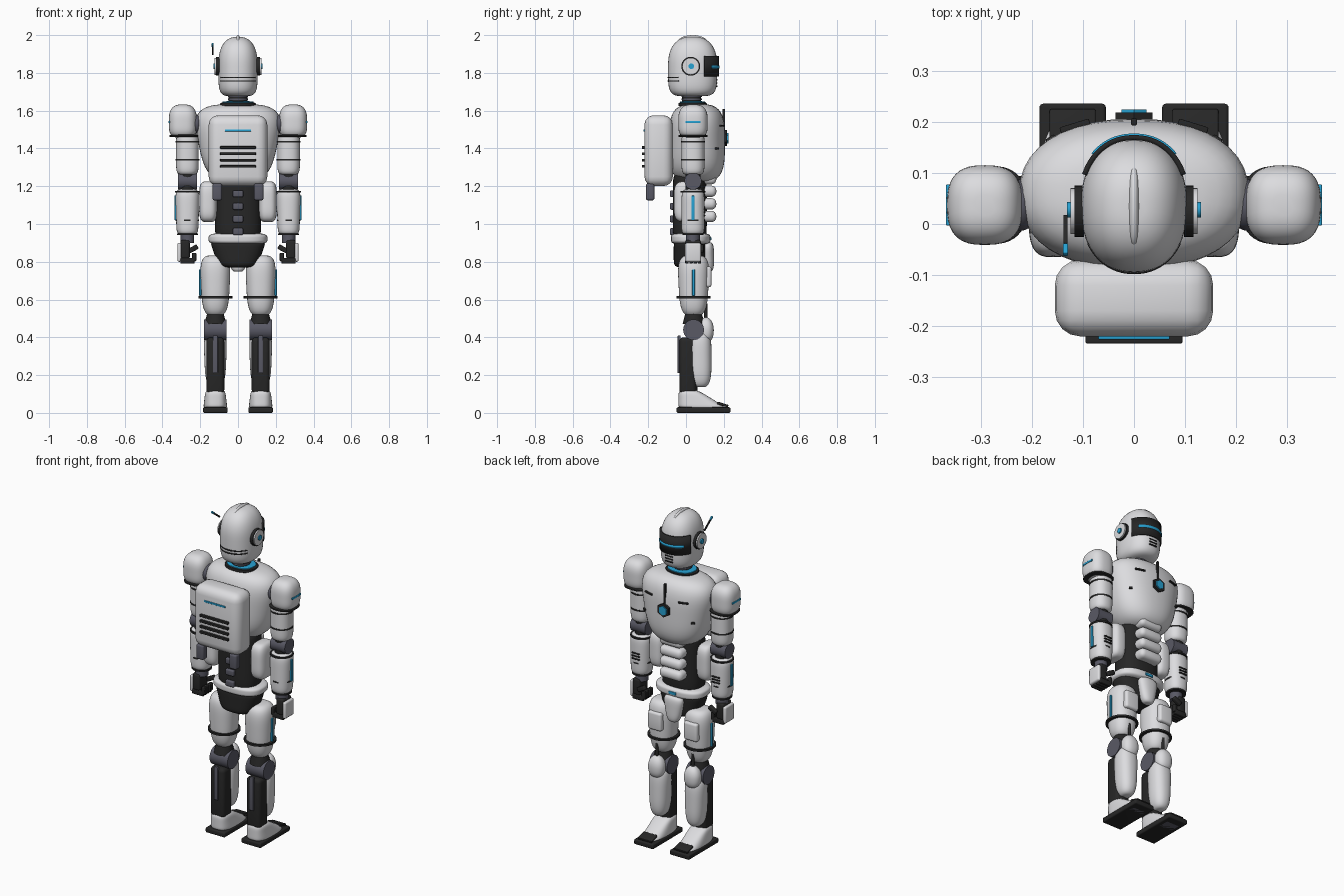
import bpy, bmesh, math

if "Cube" in bpy.data.objects:
    bpy.data.objects.remove(bpy.data.objects["Cube"])


def material(name, red, green, blue):
    colour = (red, green, blue, 1)
    mat = bpy.data.materials.new(name)
    mat.use_nodes = True
    mat.diffuse_color = colour
    mat.node_tree.nodes["Principled BSDF"].inputs["Base Color"].default_value = colour
    return mat


WHITE = material("shell_white", .72, .72, .74)
BLACK = material("matte_black", .02, .02, .02)
GREY = material("joint_grey", .1, .1, .13)
BLUE = material("light_blue", .02, .36, .65)


def finish(name, bm, mat, loc=(0, 0, 0)):
    bmesh.ops.recalc_face_normals(bm, faces=bm.faces)
    mesh = bpy.data.meshes.new(name)
    bm.to_mesh(mesh)
    bm.free()
    mesh.materials.append(mat)
    ob = bpy.data.objects.new(name, mesh)
    ob.location = loc
    bpy.context.collection.objects.link(ob)
    bpy.ops.object.select_all(action="DESELECT")
    ob.select_set(True)
    bpy.context.view_layer.objects.active = ob
    bpy.ops.object.shade_smooth_by_angle(angle=math.radians(40))
    return ob


def box(name, mat, loc, size, bevel=None, tilt=0, turn=0, roll=0):
    """Block with rounded edges."""
    bm = bmesh.new()
    bmesh.ops.create_cube(bm, size=1)
    bmesh.ops.scale(bm, vec=size, verts=bm.verts)
    offset = bevel or min(size) / 4
    bmesh.ops.bevel(bm, geom=bm.edges[:], offset=offset, segments=4, profile=.5, affect="EDGES")
    ob = finish(name, bm, mat, loc)
    ob.rotation_euler = (tilt, roll, turn)
    return ob


def disc(name, mat, loc, radius, depth, axis="Z", sides=32, top_radius=None):
    """Cylinder or cone along the named axis."""
    bm = bmesh.new()
    bmesh.ops.create_cone(bm, cap_ends=True, segments=sides, radius1=radius,
                          radius2=top_radius or radius, depth=depth)
    ob = finish(name, bm, mat, loc)
    quarter = math.pi / 2
    ob.rotation_euler = (quarter * (axis == "Y"), quarter * (axis == "X"), 0)
    return ob


def outline(angle, power):
    """Point on a unit superellipse."""
    c, s = math.cos(angle), math.sin(angle)
    return [math.copysign(abs(v) ** (2 / power), v) for v in (c, s)]


def pod(name, mat, loc, radii, power=2.3, base=4, top=4, taper_x=0, taper_y=0, lean=0):
    """Rounded shell; base and top set how flat its ends are."""
    bm = bmesh.new()
    rx, ry, rz = radii
    sides, rows = 40, 24
    rings = []
    for j in range(1, rows):
        t = -math.cos(math.pi * j / rows)
        flat = base if t < 0 else top
        width = (1 - abs(t) ** flat) ** (1 / flat)
        ring = []
        for i in range(sides):
            u, v = outline(math.tau * i / sides, power)
            ring.append(bm.verts.new((u * rx * width * (1 + taper_x * t),
                                      v * ry * width * (1 + taper_y * t) + lean * t, rz * t)))
        rings.append(ring)
    for low, high in zip(rings, rings[1:]):
        for i in range(sides):
            bm.faces.new((low[i - 1], low[i], high[i], high[i - 1]))
    bm.faces.new(rings[0])
    bm.faces.new(rings[-1])
    return finish(name, bm, mat, loc)


def band(name, mat, loc, rx, ry, height, start=0, end=360, power=2.2):
    """Thin strip wrapped round an upright oval."""
    bm = bmesh.new()
    steps = 40
    pairs = []
    for i in range(steps + 1):
        u, v = outline(math.radians(start + (end - start) * i / steps), power)
        pairs.append([bm.verts.new((u * rx, v * ry, z)) for z in (-height / 2, height / 2)])
    for (a, b), (c, d) in zip(pairs, pairs[1:]):
        bm.faces.new((a, c, d, b))
    solid = finish(name, bm, mat, loc).modifiers.new("thickness", "SOLIDIFY")
    solid.thickness, solid.offset = .01, 0


# Shared centre lines
HEAD_Y = .035
ARM_Y = .037
LEG_Y = .04

# Head
pod("head", WHITE, (0, HEAD_Y, 1.833), (.104, .13, .158), base=5, top=2.5)
band("visor", BLACK, (0, HEAD_Y, 1.835), .106, .134, height=.11, start=25, end=155)
band("visor_light", BLUE, (0, HEAD_Y, 1.832), .109, .137, height=.015, start=45, end=135)
for z in (1.775, 1.757):
    band("head_seam", BLACK, (0, HEAD_Y, z), .101, .128, height=.006, start=212, end=328)
pod("head_crest", WHITE, (0, HEAD_Y, 1.96), (.014, .08, .04), base=2, top=2)
for i in range(3):
    box("mouth_slot", BLACK, (0, .157, 1.73 + i / 60), size=(.05, .02, .007))

# Neck and collar
disc("neck", BLACK, (0, .03, 1.65), radius=.05, depth=.08)
for z in (1.66, 1.675):
    disc("neck_ring", GREY, (0, .03, z), radius=.054, depth=.007)
pod("collar", BLACK, (0, HEAD_Y, 1.633), (.094, .075, .01), base=8, top=8)
pod("collar_light", BLUE, (0, HEAD_Y, 1.64), (.082, .067, .01), base=8, top=8)

# Torso
pod("torso", WHITE, (0, .058, 1.428), (.21, .148, .207), base=3.5, top=3.5, taper_x=.2)
box("chest_rod", BLACK, (0, .2, 1.55), size=(.012, .014, .12))
disc("chest_badge", BLACK, (0, .206, 1.455), radius=.042, depth=.024, axis="Y", sides=6)
disc("chest_light", BLUE, (0, .215, 1.455), radius=.028, depth=.018, axis="Y", sides=6)

# Backpack
box("backpack", WHITE, (0, -.145, 1.388), size=(.31, .15, .375), bevel=.05)
box("backpack_light", BLUE, (0, -.221, 1.495), size=(.14, .01, .01))
for i in range(4):
    box("backpack_slot", BLACK, (0, -.224, 1.305 + i / 30), size=(.19, .02, .014))

# Waist and pelvis
pod("abdomen", BLACK, (0, .02, 1.09), (.122, .09, .18), power=2.5, base=8, top=8)
for i in range(4):
    z = 1.04 + i / 15
    box("belly_plate", WHITE, (0, .118, z), size=(.15, .085, .06), bevel=.026)
    box("spine_block", GREY, (0, -.07, z - .08), size=(.056, .03, .036))
pod("belt", WHITE, (0, .025, .922), (.156, .105, .031), power=2.6)
box("belt_light", BLUE, (0, .13, .922), size=(.05, .01, .016))
pod("hips", BLACK, (0, .02, .84), (.125, .085, .07), power=2.5, base=6, top=8, taper_x=.2)
pod("groin_guard", WHITE, (0, .115, .825), (.053, .033, .078), taper_x=.3)

for s in (-1, 1):
    # Trunk details on each side
    box("chest_vent", BLACK, (s * .115, .19, 1.52), size=(.06, .016, .009), turn=-s * .3)
    box("chest_port", BLACK, (s * .16, .162, 1.4), size=(.02, .02, .012), turn=-s * .6)
    box("backpack_nozzle", GREY, (s * .11, -.19, 1.17), size=(.05, .045, .09))
    pod("waist_side", WHITE, (s * .158, .01, 1.118), (.048, .075, .108), power=3)

    # Ear
    disc("ear_base", BLACK, (s * .107, .025, 1.835), radius=.05, depth=.018, axis="X")
    disc("ear_cover", WHITE, (s * .117, .025, 1.835), radius=.045, depth=.014, axis="X")
    disc("ear_light", BLUE, (s * .125, .028, 1.835), radius=.015, depth=.012, axis="X")

    # Shoulder
    arm = s * .268
    pod("shoulder_joint", GREY, (s * .222, ARM_Y, 1.53), (.03, .05, .05), base=2, top=2)
    pod("shoulder", WHITE, (s * .292, ARM_Y, 1.545), (.074, .078, .088), power=2.7, top=2.8)
    box("shoulder_light", BLUE, (s * .363, ARM_Y, 1.54), size=(.01, .08, .012))
    pod("shoulder_ring", BLACK, (s * .286, ARM_Y, 1.467), (.077, .077, .007), power=2.6, base=8)

    # Arm
    pod("upper_arm", WHITE, (arm, ARM_Y, 1.37), (.06, .061, .11), base=6, top=8)
    for z in (1.34, 1.435):
        disc("upper_arm_ring", BLACK, (arm, ARM_Y, z), radius=.064, depth=.009)
    disc("elbow", GREY, (arm, ARM_Y, 1.227), radius=.045, depth=.1, axis="X")
    disc("elbow_core", BLACK, (arm, ARM_Y, 1.225), radius=.04, depth=.12)
    pod("forearm", WHITE, (arm, ARM_Y, 1.065), (.061, .061, .12), base=8, top=6, taper_x=.06)
    for z, radius in ((1.17, .065), (1.02, .062), (.945, .056)):
        disc("forearm_ring", BLACK, (arm, ARM_Y, z), radius, depth=.009)
    box("forearm_light", BLUE, (s * .331, ARM_Y, 1.085), size=(.012, .016, .13))
    for i in range(3):
        box("forearm_slot", BLACK, (arm, .096, 1.045 + i / 60), size=(.05, .014, .008))
    disc("wrist", GREY, (arm, ARM_Y, .925), radius=.036, depth=.05)

    # Hand
    box("palm", BLACK, (s * .28, ARM_Y, .865), size=(.05, .085, .1))
    box("hand_plate", WHITE, (s * .31, ARM_Y, .85), size=(.022, .085, .1), bevel=.01)
    for i in range(4):
        y = .005 + i * .022
        box("finger", BLACK, (s * .268, y, .805), size=(.075, .019, .03))
        box("fingertip", BLACK, (s * .232, y, .825), size=(.022, .019, .045))
    box("thumb", BLACK, (s * .238, .082, .868), size=(.055, .024, .026), roll=s / 2)

    # Thigh
    leg = s * .12
    pod("thigh", WHITE, (leg, LEG_Y, .673), (.076, .079, .162), base=3.5, taper_x=.1, taper_y=.1)
    disc("thigh_ring", BLACK, (leg, LEG_Y, .612), radius=.09, depth=.011)
    box("thigh_light", BLUE, (s * .2, LEG_Y, .69), size=(.012, .014, .14))
    box("thigh_plate", WHITE, (leg, .115, .72), size=(.09, .04, .11), bevel=.014)

    # Knee
    disc("knee_core", BLACK, (leg, LEG_Y, .515), radius=.058, depth=.09, top_radius=.035)
    disc("knee_joint", GREY, (leg, LEG_Y, .44), radius=.055, depth=.12, axis="X")
    pod("kneecap", WHITE, (leg, .105, .44), (.05, .042, .066), base=2.5, top=2)
    disc("thigh_piston", BLACK, (leg, .105, .535), radius=.009, depth=.09)

    # Lower leg
    box("calf", BLACK, (leg, .01, .25), size=(.095, .09, .3))
    box("calf_strip", GREY, (leg, -.036, .31), size=(.026, .016, .2))
    pod("shin", WHITE, (leg, .074, .285), (.058, .061, .15), base=3.5, taper_x=.1)

    # Foot
    disc("ankle", BLACK, (leg, .02, .12), radius=.042, depth=.05)
    box("sole", BLACK, (leg, .093, .015), size=(.13, .285, .03))
    box("sole_pad", GREY, (leg, .09, .003), size=(.085, .2, .006))
    pod("shoe", WHITE, (leg, .05, .073), (.058, .09, .05), power=3, base=8, top=5,
        taper_x=-.1, taper_y=-.45, lean=-.04)
    box("toe_cap", BLACK, (leg, .195, .044), size=(.09, .06, .014), tilt=-.3)

# Antenna
box("antenna", BLACK, (-.134, -.012, 1.918), size=(.008, .07, .01), tilt=-.65)
box("antenna_tip", BLUE, (-.134, -.05, 1.947), size=(.01, .024, .012), tilt=-.65)
